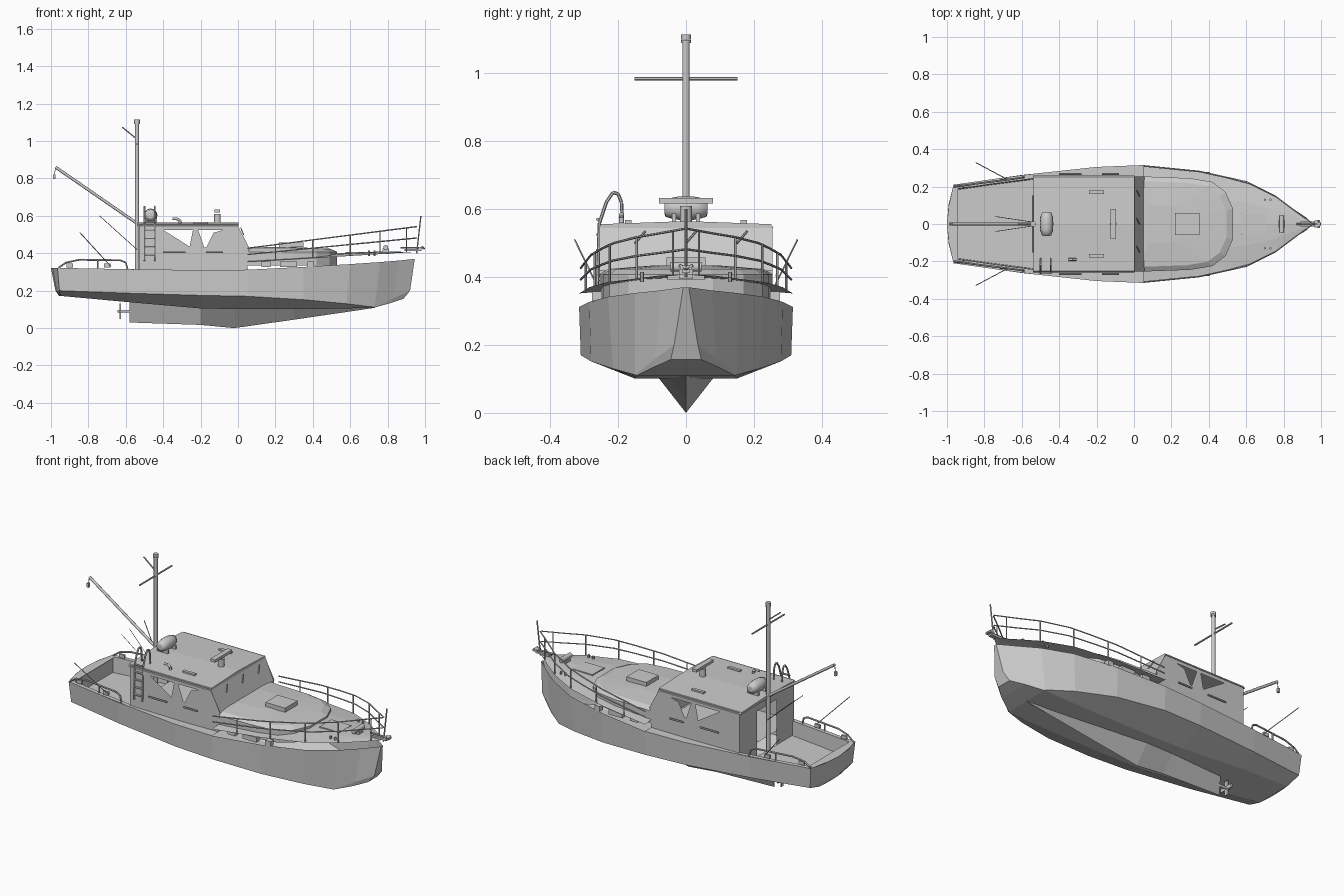
import bpy, bmesh, math
from mathutils import Vector

if "Cube" in bpy.data.objects:
    bpy.data.objects.remove(bpy.data.objects["Cube"])

def make(name, bm, smooth=False):
    me = bpy.data.meshes.new(name)
    bm.to_mesh(me)
    bm.free()
    ob = bpy.data.objects.new(name, me)
    bpy.context.collection.objects.link(ob)
    if smooth:
        for p in me.polygons:
            p.use_smooth = len(p.vertices) == 4
    return ob

def loft(name, sections, caps=(False, False), close=False):
    bm = bmesh.new()
    rows = [[bm.verts.new(p) for p in s] for s in sections]
    n = len(rows[0])
    for a, b in zip(rows, rows[1:]):
        for i in range(n if close else n - 1):
            j = (i + 1) % n
            bm.faces.new((a[i], a[j], b[j], b[i]))
    for flag, row in zip(caps, (rows[0], rows[-1])):
        if flag:
            bm.faces.new(row)
    bmesh.ops.remove_doubles(bm, verts=bm.verts, dist=0.0002)
    bmesh.ops.recalc_face_normals(bm, faces=bm.faces)
    return make(name, bm)

def polys(name, faces):
    bm = bmesh.new()
    for f in faces:
        bm.faces.new([bm.verts.new(p) for p in f])
    bmesh.ops.remove_doubles(bm, verts=bm.verts, dist=0.0005)
    return make(name, bm)

def tube(name, paths, r=0.004, sides=6, r2=None):
    bm = bmesh.new()
    for path in paths:
        for a, b in zip(path, path[1:]):
            a, b = Vector(a), Vector(b)
            g = bmesh.ops.create_cone(bm, cap_ends=True, segments=sides, radius1=r,
                                      radius2=r if r2 is None else r2, depth=(b - a).length)
            q = Vector((0, 0, 1)).rotation_difference(b - a).to_matrix()
            for v in g['verts']:
                v.co = q @ v.co + (a + b) / 2
    return make(name, bm, sides > 6)

def boxes(name, items):
    bm = bmesh.new()
    for c, s in items:
        g = bmesh.ops.create_cube(bm, size=1)
        for v in g['verts']:
            v.co = Vector([v.co[i] * s[i] + c[i] for i in range(3)])
    return make(name, bm)

def flip(path):
    return [(x, -y, z) for x, y, z in path]

def both(*paths):
    return [q for p in paths for q in (p, flip(p))]

# Hull stations: sheer, chine and bottom edge
hull = [
    [(-.965, .21, .322), (-.955, .20, .20), (-.95, .11, .172)],
    [(-.6, .262, .315), (-.6, .255, .187), (-.6, .14, .14)],
    [(-.2, .305, .31), (-.2, .30, .175), (-.2, .15, .105)],
    [(.05, .315, .312), (.05, .31, .17), (.05, .15, .101)],
    [(.35, .285, .327), (.35, .28, .152), (.35, .15, .101)],
    [(.6, .23, .342), (.58, .215, .13), (.58, .148, .105)],
    [(.76, .15, .353), (.73, .15, .112), (.73, .145, .11)],
    [(.86, .075, .361), (.83, .09, .16), (.82, .095, .135)],
    [(.945, .008, .37), (.92, .035, .20), (.885, .045, .157)]]
loft("hull", [s + flip(s)[::-1] for s in hull], (False, True))

# Curved transom
cols = []
for t in (-1, -.5, 0, .5, 1):
    k = .035 * (1 - t * t)
    cols.append([(-.965 - k, .21 * t, .322), (-.955 - k * .6, .20 * t, .20),
                 (-.95 - k * .2, .11 * t, .172)])
loft("transom", cols)

def sheer(x):
    pts = [s[0] for s in hull]
    for a, b in zip(pts, pts[1:]):
        if x <= b[0]:
            t = (x - a[0]) / (b[0] - a[0])
            return a[1] + t * (b[1] - a[1]), a[2] + t * (b[2] - a[2])
    return pts[-1][1], pts[-1][2]

# Keel wedge
def keel_section(x, w, top, bottom):
    return [(x, w, top), (x, 0, bottom), (x, -w, top)]
loft("keel", [keel_section(-.58, .012, .14, .03), keel_section(-.2, .075, .105, .017),
              keel_section(-.02, .08, .102, 0), keel_section(.3, .05, .102, .045),
              keel_section(.73, .005, .112, .108)], (True, True), True)

# Propeller and shaft
tube("propeller_shaft", [[(-.645, 0, .09), (-.56, 0, .09)]], .008, 8)
boxes("propeller_blades", [((-.63, 0, .09), (.008, .02, .085)), ((-.63, 0, .09), (.008, .085, .02))])

# Cockpit well with capping rail
well = []
for x in (-.955, -.75, -.53):
    y, z = sheer(x)
    half = [(x, y, z), (x, y - .025, z), (x, y - .03, .23)]
    well.append(half + flip(half)[::-1])
loft("cockpit", well)
polys("cockpit_ends", [[(x, -.2, .23), (x, .2, .23), (x, .2, .32), (x, -.2, .32)] for x in (-.95,)])
polys("stern_deck", [[(-.965, -.21, .322), (-.99, -.1, .322), (-1, 0, .322), (-.99, .1, .322),
                      (-.965, .21, .322), (-.94, .19, .322), (-.94, -.19, .322)]])

# Side deck beside the cabin
loft("side_deck", [[(x, sheer(x)[0], sheer(x)[1]), (x, -sheer(x)[0], sheer(x)[1])]
                   for x in (-.53, -.2, .05)])

# Raised foredeck, cambered
def deck_z(x):
    return .352 + .055 * (x - .05) / .9
fore = []
for x in (.05, .2, .35, .48, .6, .76, .86, .945):
    y, z = sheer(x)[0], deck_z(x)
    fore.append([(x, y * t, z + .018 * (1 - t * t) * min(1, y / .2)) for t in (1, .5, 0, -.5, -1)])
loft("foredeck", fore)

# Coachroof on the foredeck
outline = [(.03, .255), (.3, .245), (.42, .225), (.49, .17), (.53, .08)]
outline += [(x, -y) for x, y in outline[::-1]]
loft("coachroof", [[(x, y, .335) for x, y in outline],
                   [(x, y, .408) for x, y in outline],
                   [(.03 + (x - .03) * .93, y * .9, .424) for x, y in outline],
                   [(.1 + (x - .1) * .4, y * .4, .434) for x, y in outline]], (False, True), True)
boxes("roof_hatch", [((.285, 0, .445), (.13, .115, .025))])
boxes("bow_hatch", [((.64, 0, .4), (.13, .11, .016))])
boxes("side_lockers", [((x, s * .262, .342), (w, .03, .03)) for s in (-1, 1)
                       for x, w in ((.15, .05), (.27, .09), (.39, .035))])

# Cabin walls with open windows
side = [[(-.53, .31), (.05, .31), (.06, .43), (-.53, .43)],
        [(-.53, .43), (-.25, .43), (-.40, .525), (-.53, .535)],
        [(-.26, .43), (-.18, .43), (-.215, .53), (-.24, .53)],
        [(-.17, .43), (.06, .43), (0, .545), (-.06, .53), (-.13, .51)],
        [(-.53, .525), (0, .525), (0, .555), (-.53, .555)]]
walls = [[(x, s * .255, z) for x, z in f] for f in side for s in (-1, 1)]
walls += [[(0, -.255, .55), (0, .255, .55), (.055, .255, .42), (.055, -.255, .42)]]
walls += [[(-.53, s * .09, .23), (-.53, s * .255, .23), (-.53, s * .255, .55), (-.53, s * .09, .55)]
          for s in (-1, 1)]
walls += [[(-.53, -.09, .5), (-.53, .09, .5), (-.53, .09, .55), (-.53, -.09, .55)]]
polys("cabin_walls", walls)
loft("cabin_roof", [[(x, .258, .545), (x, .25, .556), (x, 0, .565), (x, -.25, .556), (x, -.258, .545)]
                    for x in (-.54, -.25, .002)], (True, True), True)
boxes("roof_vents", [((-.2, s * .17, .562), (.08, .018, .012)) for s in (-1, 1)])
tube("wipers", [[(.03, y, .5), (.015, y + .03, .535)] for y in (-.15, 0, .15)], .003)
tube("cabin_handrails", both([(-.4, .268, .405), (-.28, .268, .405)],
                             [(-.17, .268, .405), (-.08, .268, .405)]), .005)
tube("horn", [[(-.31, -.19, .56), (-.31, -.19, .575), (-.33, -.19, .585), (-.35, -.19, .585)]], .007, 8)

# Radar scanner
tube("radar_pedestal", [[(-.11, 0, .56), (-.11, 0, .61)]], .018, 10)
boxes("radar_bar", [((-.11, 0, .625), (.03, .16, .016))])

# Life raft canister on a cradle
bm = bmesh.new()
bmesh.ops.create_uvsphere(bm, u_segments=16, v_segments=8, radius=1)
for v in bm.verts:
    x, y, z = v.co
    v.co = (-.467 + x * .036, max(-.064, min(.064, z * .085)), .603 + y * .036)
make("life_raft", bm, True)
boxes("raft_cradle", [((-.467, s * .035, .572), (.07, .012, .03)) for s in (-1, 1)])

# Mast, crosstree, gaff and boom
tube("mast", [[(-.54, 0, .23), (-.54, 0, 1.095)]], .011, 12)
tube("mast_top", [[(-.54, 0, 1.09), (-.54, 0, 1.098)], [(-.54, 0, 1.1), (-.54, 0, 1.115)]], .015, 8)
tube("crosstree", [[(-.54, -.152, .985), (-.54, .152, .985)]], .005)
tube("gaff", [[(-.54, 0, 1.01), (-.62, 0, 1.075)]], .004)
tube("boom", [[(-.54, 0, .56), (-.975, 0, .86)]], .008, 8)
tube("boom_block", [[(-.975, 0, .86), (-.982, 0, .82)]], .002)
boxes("block", [((-.982, 0, .81), (.014, .014, .024))])
tube("boom_tackle", both([(-.54, .01, .42), (-.74, .04, .60)]), .0018, 4)

# Fishing rods, stern rails and cleats
tube("fishing_rods", both([(-.68, .24, .33), (-.845, .328, .51)]), .0025, 5)
tube("stern_rails", both([(-.59, .25, .315), (-.6, .248, .35), (-.63, .243, .363), (-.85, .215, .365),
                          (-.92, .205, .35), (-.96, .2, .322)], [(-.75, .23, .32), (-.75, .229, .363)]), .005)
boxes("stern_cleats", [((x, s * y, .335), (.035, .012, .02)) for s in (-1, 1)
                       for x, y in ((-.9, .2), (-.7, .235))])

# Boarding ladder with arched hand grips
legs = []
for x in (-.5, -.445):
    legs.append([(x, -.262, .36), (x, -.255, .56), (x, -.235, .62), (x, -.215, .65),
                 (x, -.2, .645), (x, -.19, .62), (x, -.187, .56)])
rungs = [[(-.5, -.26, .39 + i * .045), (-.445, -.26, .39 + i * .045)] for i in range(5)]
tube("ladder", legs + rungs, .005)

# Bow railing
def rail(x, lift):
    return (x, max(sheer(x)[0] - .005, 0), deck_z(x) + lift * (.075 + .06 * (x - .05) / .9))
xs = (.05, .2, .35, .5, .62, .76, .86, .955)
posts = [[rail(x, 0), rail(x, 1)] for x in (.2, .4, .6, .76, .9)]
tube("bow_rails", both([rail(x, 1) for x in xs], [rail(x, .55) for x in xs], *posts), .0035)
tube("jackstaff", [[(.955, 0, .40), (.978, 0, .60)]], .004)

# Anchor, roller and windlass
boxes("anchor_roller", [((.935, 0, .418), (.09, .025, .012)), ((.98, 0, .428), (.03, .035, .012))])
tube("anchor", [[(.87, 0, .43), (.985, 0, .43)], [(.985, -.02, .435), (.995, 0, .425), (.985, .02, .435)]], .005)
tube("windlass", [[(.79, -.045, .43), (.79, .045, .43)]], .014, 10)
boxes("windlass_base", [((.79, 0, .41), (.035, .04, .03))])
tube("deck_bitts", both([(.7, .13, .385), (.7, .13, .415)], [(.73, .13, .385), (.73, .13, .415)]), .006)
